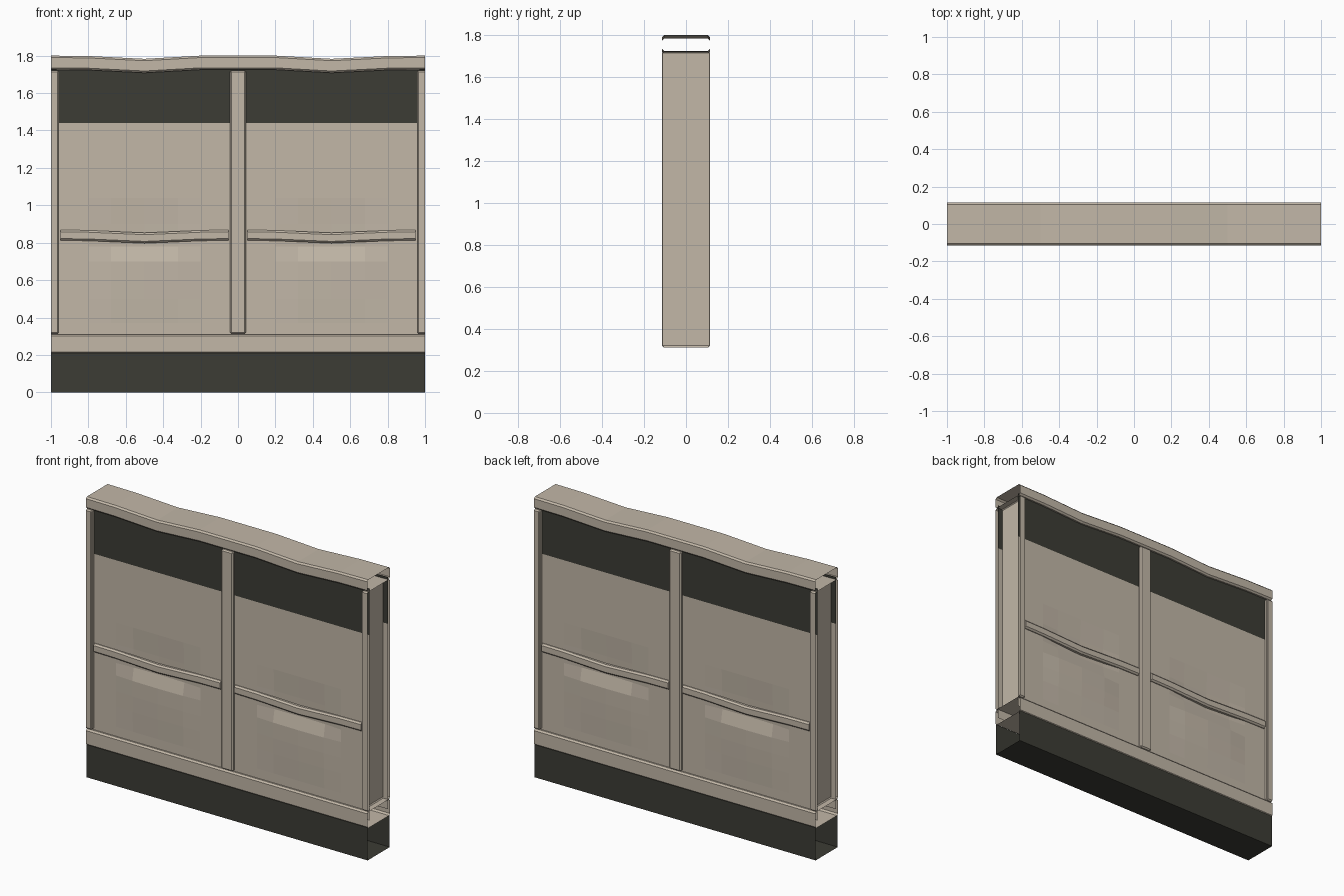
import bpy, bmesh
from mathutils import Vector

if "Cube" in bpy.data.objects:
    bpy.data.objects.remove(bpy.data.objects["Cube"])


def material(name, rgb):
    m = bpy.data.materials.new(name)
    m.diffuse_color = (*rgb, 1.0)
    m.use_nodes = True
    m.node_tree.nodes["Principled BSDF"].inputs["Base Color"].default_value = m.diffuse_color
    return m


TAN = material("warm_plaster", (0.54, 0.475, 0.39))
DARK = material("dark_trim", (0.045, 0.045, 0.035))


def finish(name, bm, *mats):
    me = bpy.data.meshes.new(name)
    bm.to_mesh(me)
    bm.free()
    for m in mats:
        me.materials.append(m)
    ob = bpy.data.objects.new(name, me)
    bpy.context.collection.objects.link(ob)
    return ob


def rail(name, stations, z0, z1, depth, bevel, capped):
    """Chamfered beam following (x, height offset) stations."""
    bm = bmesh.new()
    b, d = bevel, depth
    section = [(-d, z0 + b), (-d, z1 - b), (-d + b, z1), (d - b, z1),
               (d, z1 - b), (d, z0 + b), (d - b, z0), (-d + b, z0)]
    rings = [[bm.verts.new((x, y, z + dz)) for y, z in section]
             for x, dz in stations]
    for r, s in zip(rings, rings[1:]):
        for i in range(8):
            j = (i + 1) % 8
            bm.faces.new((r[i], s[i], s[j], r[j]))
    if capped:
        bm.faces.new(rings[0])
        bm.faces.new(rings[-1][::-1])
    # consistent outward normals
    for f in bm.faces:
        c = f.calc_center_median()
        f.normal_update()
        mid = Vector((c.x, 0, (z0 + z1) / 2))
        if capped and abs(f.normal.x) > 0.9:
            mid.x = (stations[0][0] + stations[-1][0]) / 2
        if f.normal.dot(c - mid) < 0:
            f.normal_flip()
    return finish(name, bm, TAN)


def post(name, x, half, z0, z1, depth, bevel):
    """Chamfered upright; anything past the wall ends is cut away."""
    bm = bmesh.new()
    bmesh.ops.create_cube(bm, size=1)
    for v in bm.verts:
        v.co = (x + v.co.x * 2 * half, v.co.y * 2 * depth,
                (z0 + z1) / 2 + v.co.z * (z1 - z0))
    bmesh.ops.bevel(bm, geom=bm.edges[:], offset=bevel, segments=1,
                    profile=0.5, affect='EDGES')
    for s in (-1, 1):
        bmesh.ops.bisect_plane(bm, geom=bm.verts[:] + bm.edges[:] + bm.faces[:],
                               plane_co=(s, 0, 0), plane_no=(s, 0, 0),
                               clear_outer=True)
    return finish(name, bm, TAN)


def box(name, x0, x1, depth, z0, z1, mat, drop_x=False, drop_top=False):
    bm = bmesh.new()
    bmesh.ops.create_cube(bm, size=1)
    gone = [f for f in bm.faces if (drop_x and abs(f.normal.x) > 0.9)
            or (drop_top and f.normal.z > 0.9)]
    for v in bm.verts:
        v.co = ((x0 + x1) / 2 + v.co.x * (x1 - x0), v.co.y * 2 * depth,
                (z0 + z1) / 2 + v.co.z * (z1 - z0))
    bmesh.ops.delete(bm, geom=gone, context='FACES')
    return finish(name, bm, mat)


# Dark plinth, open at both ends so the segment can tile
box("plinth", -1, 1, 0.112, 0, 0.21, DARK, drop_x=True, drop_top=True)

# Straight lower rail and sagging top rail
rail("lower_rail", [(-1, 0), (1, 0)], 0.205, 0.31, 0.115, 0.01, False)
sag = [(-1, 0), (-0.8, -0.002), (-0.5, -0.017), (-0.2, 0),
       (0.2, 0), (0.5, -0.017), (0.8, -0.002), (1, 0)]
rail("top_rail", sag, 1.725, 1.80, 0.115, 0.01, False)

# Sagging middle rails, one per bay
for side, cx in (("left", -0.5), ("right", 0.5)):
    pts = [(-0.45, 0), (-0.3, -0.002), (0, -0.015), (0.3, -0.002), (0.45, 0)]
    rail(side + "_middle_rail", [(cx + x, dz) for x, dz in pts],
         0.812, 0.868, 0.11, 0.01, True)

# Centre post and half posts at the ends
for name, x in (("left_post", -1), ("centre_post", 0), ("right_post", 1)):
    post(name, x, 0.042, 0.312, 1.722, 0.115, 0.008)
for name, s in (("left_end_panel", -1), ("right_end_panel", 1)):
    a, b = sorted((s * 0.958, s * 0.963))
    box(name, a, b, 0.112, 0.32, 1.715, TAN)

# Wall sheets with a shallow dented area in each bay and a dark upper band
ROWS = {0.25: 0, 0.37: 0, 0.5: 0.006, 0.6: 0.009, 0.70: 0.01, 0.78: -0.012,
        0.9: -0.008, 1.04: 0, 1.44: 0, 1.74: 0}
COLS = {-0.5: 0, -0.3: 0, -0.18: 0.7, 0: 1, 0.18: 0.7, 0.3: 0, 0.5: 0}
xs = [(-0.5 + x, w) for x, w in COLS.items()]
xs += [(0.5 + x, w) for x, w in COLS.items() if x > -0.5]
for name, s in (("front_wall", -1), ("back_wall", 1)):
    bm = bmesh.new()
    grid = [[bm.verts.new((x, s * (0.095 + w * d), z)) for x, w in xs]
            for z, d in ROWS.items()]
    for r, t in zip(grid, grid[1:]):
        for i in range(len(xs) - 1):
            quad = (r[i], r[i + 1], t[i + 1], t[i])
            f = bm.faces.new(quad if s < 0 else quad[::-1])
            f.material_index = int(f.calc_center_median().z > 1.44)
    finish(name, bm, TAN, DARK)
